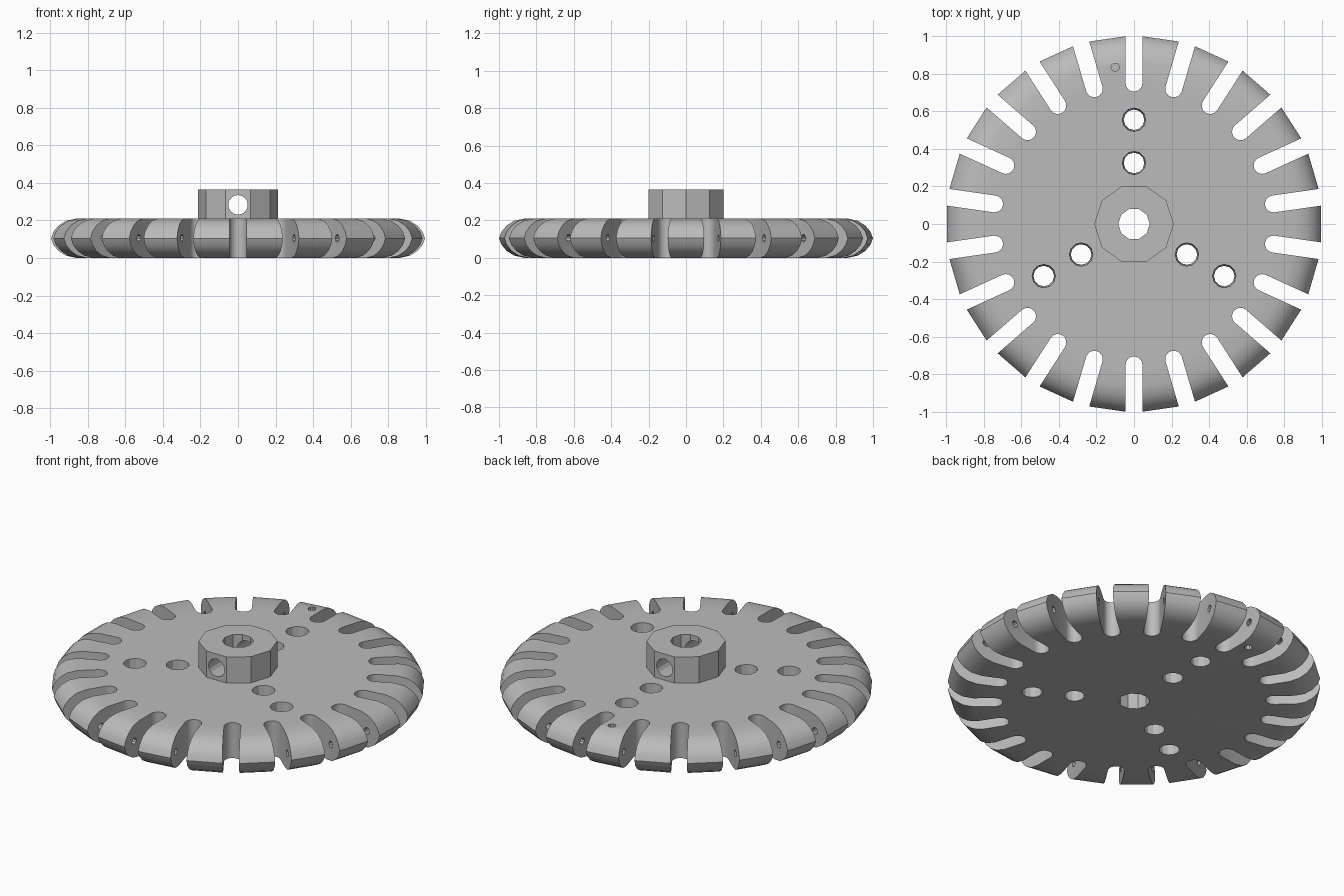
import bpy
import math
from math import sin, cos, radians, pi
from mathutils import Matrix, Vector

SLOTS = 22
THICK = 0.21
MID = THICK / 2

if "Cube" in bpy.data.objects:
    bpy.data.objects.remove(bpy.data.objects["Cube"], do_unlink=True)

grey = bpy.data.materials.new("plain grey")
grey.use_nodes = True
colour = (0.5, 0.5, 0.5, 1)
grey.diffuse_color = colour
grey.node_tree.nodes["Principled BSDF"].inputs["Base Color"].default_value = colour


def make(name, verts, faces):
    mesh = bpy.data.meshes.new(name)
    mesh.from_pydata(verts, [], faces)
    mesh.materials.append(grey)
    obj = bpy.data.objects.new(name, mesh)
    bpy.context.collection.objects.link(obj)
    return obj


def lathe(name, profile, sides, turn=0.0):
    """Closed solid of revolution from (radius, z) points, bottom to top."""
    verts = [(r * cos(turn + 2 * pi * i / sides), r * sin(turn + 2 * pi * i / sides), z)
             for r, z in profile for i in range(sides)]
    faces = [(k * sides + i, k * sides + (i + 1) % sides,
              (k + 1) * sides + (i + 1) % sides, (k + 1) * sides + i)
             for k in range(len(profile) - 1) for i in range(sides)]
    last = (len(profile) - 1) * sides
    faces += [tuple(reversed(range(sides))), tuple(range(last, last + sides))]
    return make(name, verts, faces)


def slot_cutter(angle):
    """Radial slot with a rounded inner end."""
    w, centre = 0.045, 0.75
    outline = [(1.2, -w), (1.2, w)]
    outline += [(centre + w * cos(a), w * sin(a))
                for a in (pi / 2 + pi * i / 8 for i in range(9))]
    n = len(outline)
    verts = [(x, y, z) for z in (-0.1, THICK + 0.1) for x, y in outline]
    faces = [(i, (i + 1) % n, n + (i + 1) % n, n + i) for i in range(n)]
    faces += [tuple(reversed(range(n))), tuple(range(n, 2 * n))]
    obj = make("slot_cutter", verts, faces)
    obj.data.transform(Matrix.Rotation(angle, 4, "Z"))
    return obj


def cut(target, cutters):
    """Subtract each cutter, then discard it."""
    bpy.context.view_layer.objects.active = target
    for cutter in cutters:
        cutter.hide_render = True
        mod = target.modifiers.new("cut", "BOOLEAN")
        mod.operation = "DIFFERENCE"
        mod.solver = "EXACT"
        mod.object = cutter
        bpy.ops.object.modifier_apply(modifier=mod.name)
        bpy.data.objects.remove(cutter, do_unlink=True)


def smooth(obj):
    bpy.ops.object.select_all(action="DESELECT")
    obj.select_set(True)
    bpy.context.view_layer.objects.active = obj
    bpy.ops.object.shade_smooth_by_angle(angle=radians(25))


# Disc: many-sided plate with a rounded rim, one flat side per tooth
upper = [(1.006, MID), (0.993, 0.14), (0.965, 0.173), (0.925, 0.198), (0.87, THICK)]
lower = [(r, THICK - z) for r, z in reversed(upper[1:])]
disc = lathe("disc", lower + upper, SLOTS, pi / 2)

# Rim slots, and the wire channel running round through the teeth
slots = [slot_cutter(pi / 2 + 2 * pi * i / SLOTS) for i in range(SLOTS)]
bpy.ops.mesh.primitive_torus_add(major_radius=0.91, minor_radius=0.02,
                                 major_segments=SLOTS * 2, minor_segments=10,
                                 location=(0, 0, MID))
channel = bpy.context.object

# Mounting holes in three rows, slightly tapered
holes = []
for i in range(3):
    for r in (0.325, 0.555):
        hole = lathe("hole_cutter", [(0.053, -0.05), (0.064, THICK + 0.05)], 12)
        a = pi / 2 + i * 2 * pi / 3
        hole.data.transform(Matrix.Translation((r * cos(a), r * sin(a), 0)))
        holes.append(hole)

# Small blind wire holes above and below one tooth
for low, high in ((-0.05, MID - 0.03), (MID + 0.02, THICK + 0.05)):
    hole = lathe("wire_hole_cutter", [(0.022, low), (0.022, high)], 10)
    hole.data.transform(Matrix.Translation((-0.1, 0.835, 0)))
    holes.append(hole)

bore = lathe("bore_cutter", [(0.084, -0.1), (0.084, 0.5)], 10)
cut(disc, slots + [channel] + holes + [bore])
smooth(disc)

# Hub: ten-sided collar with an axle bore and a cross hole
hub = lathe("hub", [(0.212, THICK), (0.212, 0.365)], 10)
hub_bore = lathe("hub_bore_cutter", [(0.084, 0.1), (0.084, 0.5)], 10)
cross = lathe("cross_hole_cutter", [(0.052, -0.4), (0.052, 0.4)], 16)
cross.data.transform(Matrix.Translation((0, 0, 0.283)) @ Matrix.Rotation(pi / 2, 4, "X"))
cut(hub, [hub_bore, cross])
